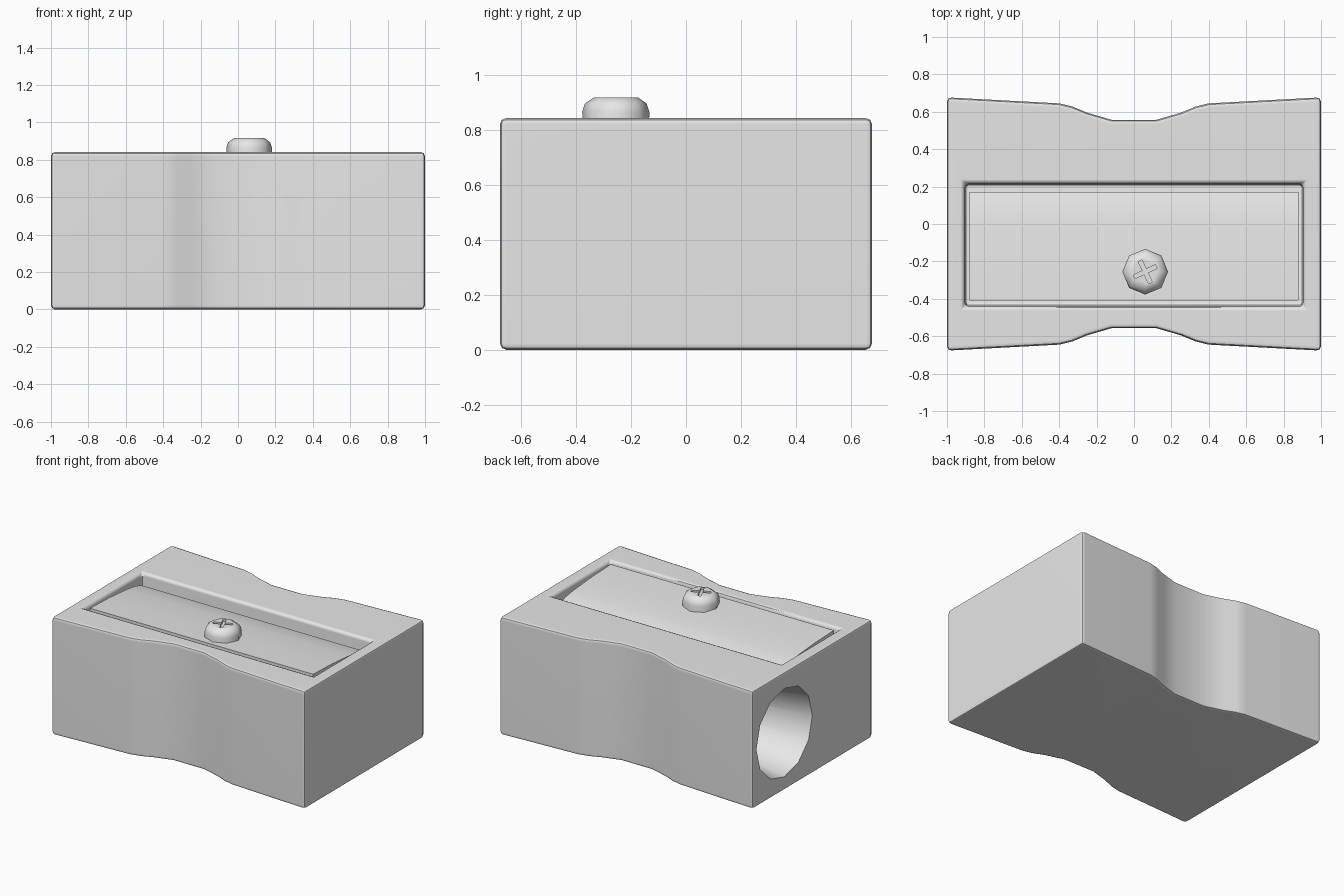
import bpy, bmesh, math
from mathutils import Matrix

cube = bpy.data.objects.get("Cube")
if cube:
    bpy.data.objects.remove(cube, do_unlink=True)

GREY = (0.8, 0.8, 0.8, 1)
grey = bpy.data.materials.new("plain_grey")
grey.use_nodes = True
grey.diffuse_color = GREY
grey.node_tree.nodes["Principled BSDF"].inputs["Base Color"].default_value = GREY


def make_object(name, bm, helper=False):
    bmesh.ops.recalc_face_normals(bm, faces=bm.faces)
    mesh = bpy.data.meshes.new(name)
    bm.to_mesh(mesh)
    bm.free()
    mesh.materials.append(grey)
    obj = bpy.data.objects.new(name, mesh)
    bpy.context.collection.objects.link(obj)
    if helper:
        obj.hide_render = True
        obj.hide_set(True)
    return obj


def prism(points, offset):
    """Closed outline swept along an offset vector."""
    bm = bmesh.new()
    face = bm.faces.new([bm.verts.new(p) for p in points])
    new = bmesh.ops.extrude_face_region(bm, geom=[face])["geom"]
    bmesh.ops.translate(bm, vec=offset, verts=[v for v in new if isinstance(v, bmesh.types.BMVert)])
    return bm


def x_prism(profile, half):
    return prism([(-half, y, z) for y, z in profile], (2 * half, 0, 0))


def cone(center, r1, r2, depth, sides):
    bm = bmesh.new()
    bmesh.ops.create_cone(bm, cap_ends=True, segments=sides, radius1=r1, radius2=r2, depth=depth,
                          matrix=Matrix.Translation(center) @ Matrix.Rotation(math.pi / 2, 4, 'Y'))
    return bm


def apply_modifier(obj, kind, **settings):
    bpy.ops.object.select_all(action='DESELECT')
    bpy.context.view_layer.objects.active = obj
    obj.select_set(True)
    mod = obj.modifiers.new(kind.lower(), kind)
    for key, value in settings.items():
        setattr(mod, key, value)
    bpy.ops.object.modifier_apply(modifier=mod.name)


def cut(obj, cutter):
    apply_modifier(obj, 'BOOLEAN', operation='DIFFERENCE', solver='EXACT', object=cutter)
    bpy.data.objects.remove(cutter, do_unlink=True)


def smooth(obj, degrees):
    bpy.ops.object.select_all(action='DESELECT')
    bpy.context.view_layer.objects.active = obj
    obj.select_set(True)
    bpy.ops.object.shade_smooth_by_angle(angle=math.radians(degrees))


# Body: waisted block
waist = [(1, 0.677), (0.4, 0.645), (0.33, 0.628), (0.25, 0.595), (0.12, 0.557)]
back = waist + [(-x, y) for x, y in reversed(waist)]
outline = back + [(x, -y) for x, y in reversed(back)]
body = make_object("body", prism([(x, y, 0) for x, y in outline], (0, 0, 0.842)))

# Sloping blade pocket, then softened edges
pocket = [(-0.44, 0.78), (0.215, 0.71), (0.215, 1), (-0.44, 1)]
cut(body, make_object("pocket_cutter", x_prism(pocket, 0.905), True))
apply_modifier(body, 'BEVEL', width=0.023, segments=2, limit_method='ANGLE',
               angle_limit=math.radians(45))

# Tapering pencil hole in the right end
cut(body, make_object("hole_cutter", cone((-0.1, 0.32, 0.415), 0.315, 0.06, 1.8, 12), True))
smooth(body, 40)
apply_modifier(body, 'WEIGHTED_NORMAL', keep_sharp=True)

# Blade: gently curved plate
blade_profile = [(-0.41, 0.833), (-0.2, 0.826), (0, 0.81), (0.1, 0.796), (0.17, 0.775),
                 (0.17, 0.7), (-0.41, 0.76)]
blade = make_object("blade", x_prism(blade_profile, 0.88))
smooth(blade, 40)

# Screw: eight-sided rounded head with a cross recess
SCREW = (0.06, -0.255)
rings = [(0.12, 0.79), (0.122, 0.865), (0.112, 0.895), (0.08, 0.917)]
bm = bmesh.new()
loops = []
for r, z in rings:
    loops.append([bm.verts.new((SCREW[0] + r * math.cos(i * math.pi / 4),
                                SCREW[1] + r * math.sin(i * math.pi / 4), z)) for i in range(8)])
for low, high in zip(loops, loops[1:]):
    for i in range(8):
        j = (i + 1) % 8
        bm.faces.new((low[i], low[j], high[j], high[i]))
bm.faces.new(loops[0])
bm.faces.new(loops[-1])
screw = make_object("screw", bm)
for turn in (25, 115):
    bm = bmesh.new()
    place = (Matrix.Translation((*SCREW, 0.925)) @ Matrix.Rotation(math.radians(turn), 4, 'Z')
             @ Matrix.Diagonal((0.13, 0.022, 0.05, 1)))
    bmesh.ops.create_cube(bm, size=1, matrix=place)
    cut(screw, make_object("slot_cutter", bm, True))
smooth(screw, 50)
